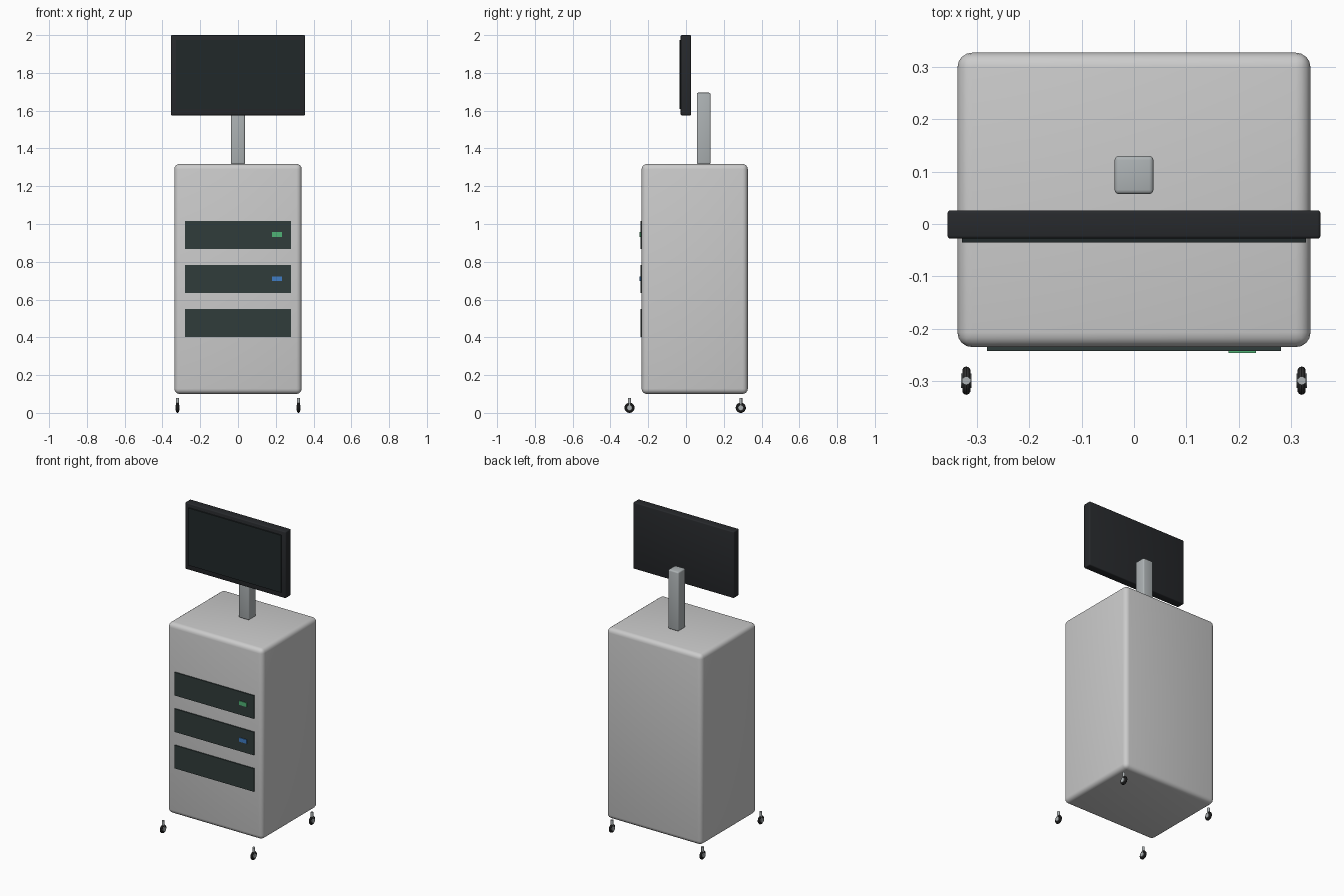
import bpy, math

if "Cube" in bpy.data.objects:
    bpy.data.objects.remove(bpy.data.objects["Cube"])


def material(name, rgb):
    m = bpy.data.materials.new(name)
    m.diffuse_color = (*rgb, 1)
    m.use_nodes = True
    m.node_tree.nodes["Principled BSDF"].inputs["Base Color"].default_value = m.diffuse_color
    return m


GREY = material("cabinet_grey", (0.62, 0.62, 0.62))
STEEL = material("steel", (0.42, 0.45, 0.46))
BLACK = material("monitor_black", (0.02, 0.022, 0.025))
GLASS = material("screen_dark", (0.015, 0.022, 0.023))
PANEL = material("panel_dark", (0.03, 0.045, 0.043))
GREEN = material("light_green", (0.08, 0.45, 0.18))
BLUE = material("light_blue", (0.05, 0.2, 0.55))
RUBBER = material("rubber", (0.03, 0.03, 0.03))


def finish(name, mat):
    o = bpy.context.object
    o.name = name
    o.data.materials.append(mat)
    bpy.ops.object.shade_smooth_by_angle()
    return o


def box(name, lo, hi, mat, bevel=0.0, segments=3):
    bpy.ops.mesh.primitive_cube_add(size=1, location=[(a + b) / 2 for a, b in zip(lo, hi)])
    o = bpy.context.object
    o.scale = [b - a for a, b in zip(lo, hi)]
    bpy.ops.object.transform_apply(location=False, rotation=False, scale=True)
    if bevel:
        b = o.modifiers.new("bevel", 'BEVEL')
        b.width, b.segments = bevel, segments
        bpy.ops.object.modifier_apply(modifier="bevel")
    return finish(name, mat)


def cylinder(name, loc, r, depth, mat, rot=(0, 0, 0), verts=24):
    bpy.ops.mesh.primitive_cylinder_add(vertices=verts, radius=r, depth=depth, location=loc, rotation=rot)
    return finish(name, mat)


# Cabinet and post
box("cabinet", (-0.337, -0.235, 0.10), (0.337, 0.327, 1.318), GREY, 0.028, 4)
box("monitor_post", (-0.037, 0.057, 1.317), (0.037, 0.13, 1.695), STEEL, 0.008)

# Monitor
box("monitor_case", (-0.356, -0.028, 1.575), (0.356, 0.026, 2.0), BLACK, 0.006)
box("monitor_screen", (-0.328, -0.035, 1.608), (0.328, -0.027, 1.974), GLASS)

# Equipment panels with indicator lights
for i, z in enumerate((0.942, 0.709, 0.476)):
    box(f"panel_{i + 1}", (-0.281, -0.242, z - 0.074), (0.281, -0.23, z + 0.074), PANEL)
for name, z, mat in (("green_light", 0.945, GREEN), ("blue_light", 0.710, BLUE)):
    box(name, (0.18, -0.246, z - 0.013), (0.233, -0.24, z + 0.013), mat)

# Casters: tyre, hub and swivel stem
for sx, side in ((-1, "left"), (1, "right")):
    for y, end in ((-0.299, "front"), (0.29, "back")):
        x, tag = sx * 0.32, f"{end}_{side}"
        bpy.ops.mesh.primitive_torus_add(major_radius=0.019, minor_radius=0.008, major_segments=24,
                                         minor_segments=10, location=(x, y, 0.027),
                                         rotation=(0, math.pi / 2, 0))
        finish("caster_tyre_" + tag, RUBBER)
        cylinder("caster_hub_" + tag, (x, y, 0.027), 0.014, 0.02, STEEL, (0, math.pi / 2, 0))
        cylinder("caster_stem_" + tag, (x, y, 0.06), 0.008, 0.04, STEEL)
